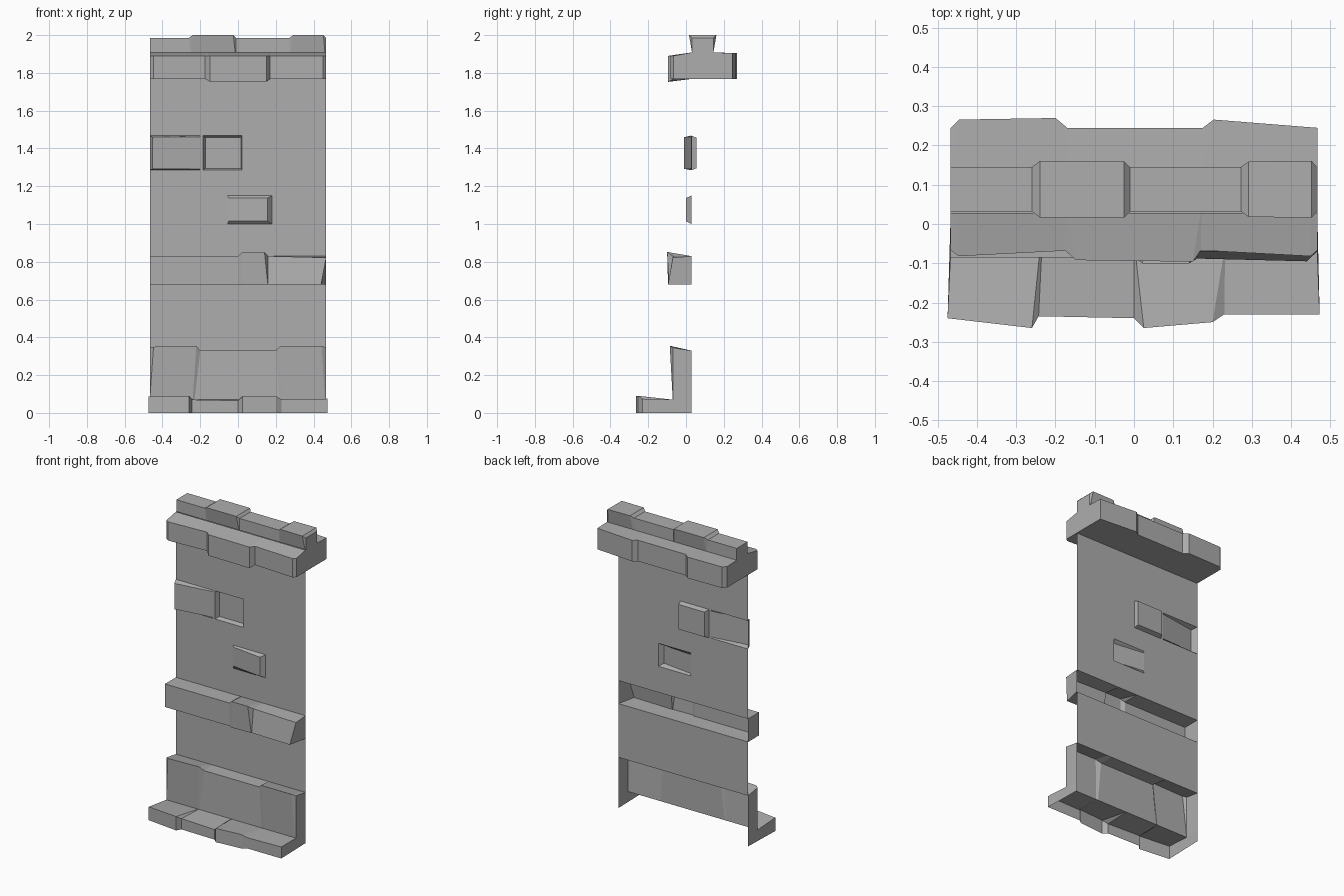
import bpy, bmesh

cube = bpy.data.objects.get("Cube")
if cube:
    bpy.data.objects.remove(cube)

stone = bpy.data.materials.new("grey_stone")
stone.use_nodes = True
GREY = (0.42, 0.42, 0.42, 1)
stone.diffuse_color = GREY
stone.node_tree.nodes["Principled BSDF"].inputs["Base Color"].default_value = GREY

HALF = 0.467   # half width of the wall
WALL = 0.028   # depth of the thin wall sheet


def build(name, polygons):
    """Weld a list of polygons into one flat-shaded object."""
    bm = bmesh.new()
    for poly in polygons:
        bm.faces.new([bm.verts.new(p) for p in poly])
    bmesh.ops.remove_doubles(bm, verts=bm.verts, dist=0.0005)
    bmesh.ops.recalc_face_normals(bm, faces=bm.faces)
    mesh = bpy.data.meshes.new(name)
    bm.to_mesh(mesh)
    bm.free()
    mesh.materials.append(stone)
    obj = bpy.data.objects.new(name, mesh)
    bpy.context.collection.objects.link(obj)
    return obj


def loft(rows, cap_tail=()):
    """Skin between profiles along x; the ends are closed, through cap_tail (y, z)."""
    polys = []
    for a, b in zip(rows, rows[1:]):
        for i in range(len(a) - 1):
            polys.append([a[i], b[i], b[i + 1], a[i + 1]])
    for end in (rows[0], rows[-1]):
        polys.append(list(end) + [(end[0][0], y, z) for y, z in cap_tail])
    return polys


def panel(x0, x1, z0, z1):
    return [(x0, WALL, z0), (x1, WALL, z0), (x1, WALL, z1), (x0, WALL, z1)]


def pushed(outer, inner, y_left, y_right):
    """A wall stone pushed in or out, joined to its opening by side faces."""
    rim = panel(*outer)
    x0, x1, z0, z1 = inner
    face = [(x0, y_left, z0), (x1, y_right, z0), (x1, y_right, z1), (x0, y_left, z1)]
    sides = [[rim[i], rim[(i + 1) % 4], face[(i + 1) % 4], face[i]] for i in range(4)]
    return sides + [face]


# Thin wall sheet, with openings for the shifted stones
LOW, HIGH = (1.0, 1.15), (1.285, 1.468)
build("wall", [
    panel(-HALF, HALF, 0.33, 0.68),
    panel(-HALF, HALF, 0.83, LOW[0]),
    panel(-HALF, -0.055, *LOW),
    panel(0.18, HALF, *LOW),
    panel(-HALF, HALF, LOW[1], HIGH[0]),
    panel(-0.2, -0.185, *HIGH),
    panel(0.02, HALF, *HIGH),
    panel(-HALF, HALF, HIGH[1], 1.77),
])

# Shifted stones
build("edge_stone", pushed((-HALF, -0.2, *HIGH), (-0.452, -0.202, 1.292, 1.46), -0.01, WALL - 0.001))
build("sunken_stone", pushed((-0.185, 0.02, *HIGH), (-0.172, 0.015, 1.295, 1.457), 0.055, 0.055))
build("raised_stone", pushed((-0.055, 0.18, *LOW), (-0.05, 0.157, 1.015, 1.138), WALL - 0.001, 0.0))

# Upper plinth: (x, foot x, front y, top z)
upper = [(-HALF, -HALF, -0.07, 0.345), (-0.447, -HALF, -0.084, 0.35),
         (-0.22, -0.24, -0.084, 0.355), (-0.2, -0.23, -0.066, 0.33),
         (0.2, 0.22, -0.066, 0.33), (0.225, 0.235, -0.086, 0.355),
         (0.443, 0.46, -0.086, 0.355), (HALF, HALF, -0.07, 0.345)]
build("upper_plinth", loft(
    [[(x, WALL, 0.33), (x, y, z), (foot, -0.07, 0.07)] for x, foot, y, z in upper],
    [(WALL, 0.07)]))

# Lower plinth: (back x, front x, front y, top z)
lower = [(-HALF, -0.475, -0.24, 0.087), (-0.24, -0.26, -0.265, 0.09),
         (-0.235, -0.243, -0.235, 0.07), (0.0, 0.0, -0.24, 0.065),
         (0.003, 0.025, -0.265, 0.09), (0.23, 0.2, -0.25, 0.09),
         (0.232, 0.23, -0.23, 0.07), (HALF, 0.473, -0.23, 0.075)]
build("lower_plinth", loft(
    [[(b, -0.07, 0.07), (f, y, z), (f, y, 0)] for b, f, y, z in lower],
    [(WALL, 0), (WALL, 0.07)]))

# Middle ledge: (back x, top x, top y, top z, bottom x, bottom y)
ledge = [(-HALF, -HALF, -0.085, 0.83, -HALF, -0.085),
         (0.0, 0.0, -0.085, 0.83, 0.0, -0.085),
         (0.003, 0.022, -0.1, 0.852, 0.02, -0.095),
         (0.14, 0.14, -0.1, 0.852, 0.158, -0.09),
         (0.16, 0.16, -0.07, 0.83, 0.16, -0.088),
         (HALF, HALF, -0.07, 0.822, 0.44, -0.095)]
build("middle_ledge", loft(
    [[(b, WALL, 0.83), (t, ty, tz), (f, fy, 0.68), (b, WALL, 0.68)]
     for b, t, ty, tz, f, fy in ledge]))

# Cornice, front half: (back x, front x, front y, bottom z)
BACK, TOP = 0.145, 1.908
front = [(-HALF, -HALF, -0.067, 1.768), (-0.45, -0.447, -0.082, 1.768),
         (-0.175, -0.175, -0.068, 1.768), (-0.17, -0.148, -0.092, 1.753),
         (0.17, 0.15, -0.096, 1.753), (0.172, 0.17, -0.067, 1.768),
         (0.45, 0.45, -0.082, 1.768), (HALF, HALF, -0.067, 1.768)]
build("cornice_front", loft(
    [[(b, WALL, TOP), (f, y, 1.89), (f, y, z), (b, WALL, 1.768)] for b, f, y, z in front],
    [(BACK, 1.768), (BACK, TOP)]))

# Cornice, back half: (inner x, outer x, back y)
rear = [(-HALF, -HALF, 0.245), (-0.465, -0.445, 0.266), (-0.175, -0.2, 0.27),
        (-0.17, -0.17, 0.245), (0.17, 0.175, 0.245), (0.175, 0.203, 0.266),
        (HALF, HALF, 0.245)]
build("cornice_back", loft(
    [[(b, BACK, TOP), (f, y, 1.905), (f, y, 1.768), (b, WALL, 1.768)] for b, f, y in rear]))

# Cap course: (top x, foot x, overhang, top z)
cap = [(-HALF, -HALF, 0, 1.985), (-0.26, -0.25, 0, 1.985), (-0.24, -0.245, 0.015, 2.0),
       (-0.025, -0.015, 0.015, 2.0), (-0.01, -0.01, 0, 1.985), (0.272, 0.275, 0, 1.985),
       (0.292, 0.28, 0.014, 2.0), (0.452, 0.46, 0.016, 2.0), (HALF, HALF, 0, 1.985)]
build("cap_course", loft(
    [[(f, 0.032, TOP), (t, 0.032 - o, z), (t, BACK + o, z), (f, BACK, TOP)]
     for t, f, o, z in cap]))
